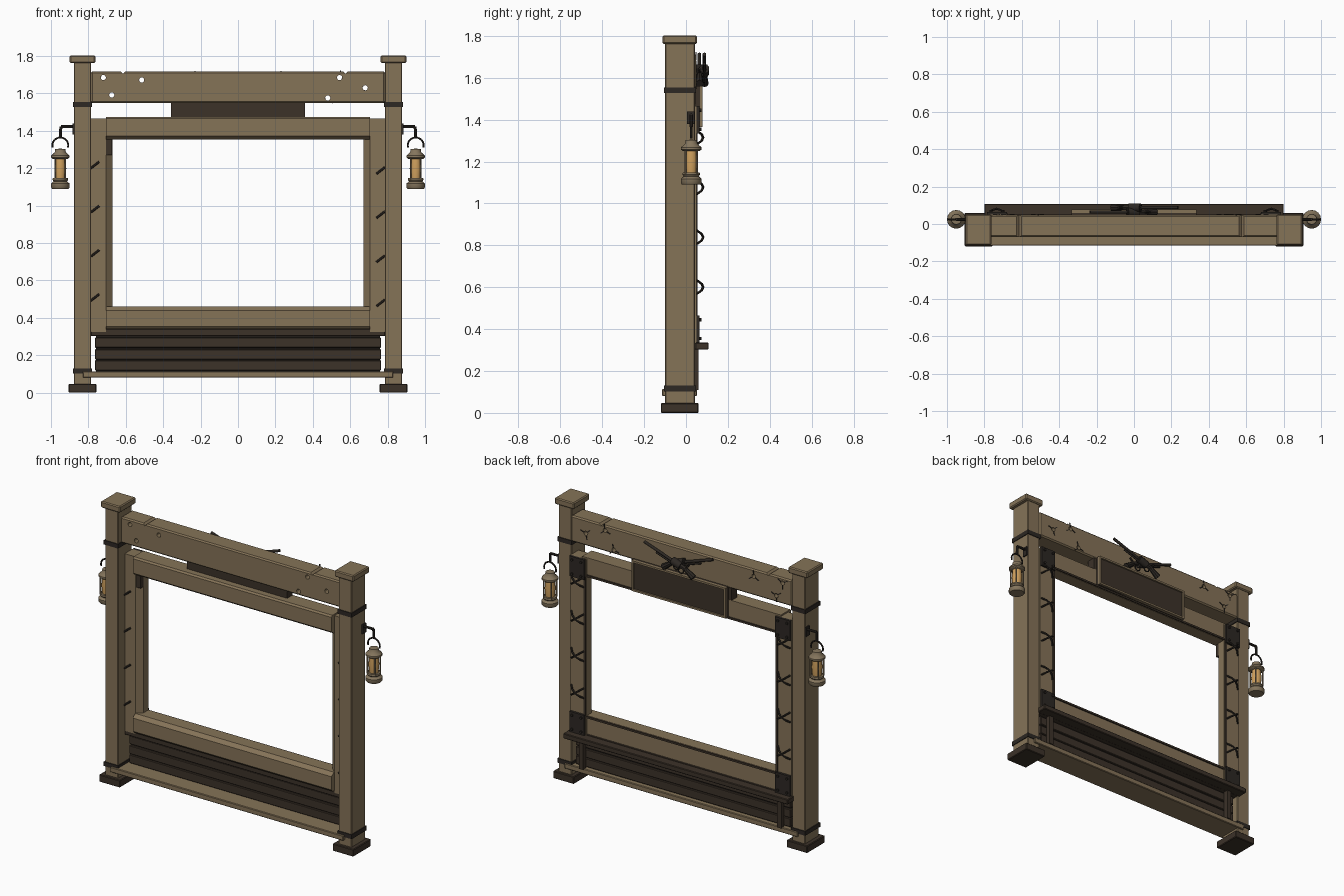
import bpy, bmesh, math
from mathutils import Vector, Matrix

if "Cube" in bpy.data.objects:
    bpy.data.objects.remove(bpy.data.objects["Cube"])


def material(name, rgb):
    m = bpy.data.materials.new(name)
    m.diffuse_color = (*rgb, 1)
    m.use_nodes = True
    m.node_tree.nodes["Principled BSDF"].inputs["Base Color"].default_value = m.diffuse_color
    return m


WOOD = material("weathered wood", (0.235, 0.172, 0.097))
DARK = material("dark wood", (0.045, 0.032, 0.022))
IRON = material("black iron", (0.026, 0.021, 0.017))
BRASS = material("dull brass", (0.235, 0.18, 0.11))
GLASS = material("amber glass", (0.62, 0.35, 0.11))


def finish(bm, name, mat, smooth=False):
    bmesh.ops.recalc_face_normals(bm, faces=bm.faces)
    me = bpy.data.meshes.new(name)
    bm.to_mesh(me)
    bm.free()
    me.materials.append(mat)
    ob = bpy.data.objects.new(name, me)
    bpy.context.collection.objects.link(ob)
    if smooth:
        bpy.ops.object.select_all(action='DESELECT')
        ob.select_set(True)
        bpy.context.view_layer.objects.active = ob
        bpy.ops.object.shade_smooth_by_angle(angle=math.radians(40))
    return ob


def add_box(bm, x, y, z, rot=None):
    c = Vector((sum(x) / 2, sum(y) / 2, sum(z) / 2))
    size = Matrix.Diagonal((x[1] - x[0], y[1] - y[0], z[1] - z[0], 1))
    r = Matrix.Rotation(rot, 4, 'Y') if rot else Matrix()
    bmesh.ops.create_cube(bm, size=1, matrix=Matrix.Translation(c) @ r @ size)


def box(name, mat, x, y, z, bevel=0.0):
    bm = bmesh.new()
    add_box(bm, x, y, z)
    if bevel:
        bmesh.ops.bevel(bm, geom=bm.edges[:], offset=bevel, segments=1, affect='EDGES')
    return finish(bm, name, mat)


def prism(name, mat, pts, a, b, axis):
    """Extrude an outline: xy points along z, or yz points along x."""
    bm = bmesh.new()
    put = (lambda p, h: (p[0], p[1], h)) if axis == 'z' else (lambda p, h: (h, p[0], p[1]))
    f = bm.faces.new([bm.verts.new(put(p, a)) for p in pts])
    ext = bmesh.ops.extrude_face_region(bm, geom=[f])
    d = Vector(put((0, 0), b - a))
    bmesh.ops.translate(bm, vec=d, verts=[v for v in ext['geom'] if isinstance(v, bmesh.types.BMVert)])
    return finish(bm, name, mat)


def add_rod(bm, p, q, r1, r2=None, seg=10):
    p, q = Vector(p), Vector(q)
    d = q - p
    m = Matrix.Translation((p + q) / 2) @ d.to_track_quat('Z', 'Y').to_matrix().to_4x4()
    bmesh.ops.create_cone(bm, cap_ends=True, segments=seg, radius1=r1,
                          radius2=r1 if r2 is None else r2, depth=d.length, matrix=m)


def rods(name, mat, paths, r, seg=8):
    bm = bmesh.new()
    for path in paths:
        for p, q in zip(path, path[1:]):
            add_rod(bm, p, q, r, seg=seg)
    return finish(bm, name, mat, True)


def lathe(name, mat, profile, x, y, seg=16):
    bm = bmesh.new()
    vs = [bm.verts.new((x + r, y, z)) for r, z in profile]
    es = [bm.edges.new(e) for e in zip(vs, vs[1:])]
    bmesh.ops.spin(bm, geom=vs + es, cent=(x, y, 0), axis=(0, 0, 1), angle=2 * math.pi, steps=seg)
    bmesh.ops.remove_doubles(bm, verts=bm.verts, dist=1e-5)
    return finish(bm, name, mat, True)


def span(s, a, b):
    return tuple(sorted((s * a, s * b)))


for s, side in ((-1, "left"), (1, "right")):
    # Posts with foot, cap and iron bands
    box(side + "_post", WOOD, span(s, 0.785, 0.877), (-0.10, 0.043), (0.04, 1.77), 0.004)
    box(side + "_foot", DARK, span(s, 0.757, 0.905), (-0.12, 0.06), (0, 0.047), 0.004)
    box(side + "_cap", WOOD, span(s, 0.763, 0.90), (-0.112, 0.052), (1.762, 1.803), 0.006)
    for tag, z in (("upper", 1.527), ("lower", 0.102)):
        box(f"{side}_{tag}_band", IRON, span(s, 0.78, 0.882), (-0.105, 0.048), (z, z + 0.028))

    # Frame stiles with chamfered inner edge
    prism(side + "_stile", WOOD, [(s * 0.787, -0.03), (s * 0.707, -0.03), (s * 0.672, 0.0),
                                  (s * 0.672, 0.05), (s * 0.787, 0.05)], 0.325, 1.465, 'z')
    box(side + "_opening_trim", DARK, span(s, 0.675, 0.69), (0.045, 0.056), (0.46, 1.355))

    # Corner plates with bolts
    for tag, z in (("top", 1.335), ("bottom", 0.335)):
        box(f"{side}_{tag}_corner_plate", IRON, span(s, 0.68, 0.785), (0.048, 0.065), (z, z + 0.13))
        rods(f"{side}_{tag}_plate_bolts", IRON,
             [[(s * x, 0.06, z + h), (s * x, 0.074, z + h)] for x in (0.70, 0.765) for h in (0.02, 0.11)], 0.008)

    # Lacing: crosses on the back, slanted strands on the front
    laces = []
    for i in range(4):
        z, c = 1.315 - 0.238 * i, s * 0.735
        for k in (-1, 1):
            laces.append([(c + t * 0.045, 0.052 + 0.03 * (1 - t * t), z + k * t * 0.032)
                          for t in (-1, -0.5, 0, 0.5, 1)])
        zf = (1.20 if s < 0 else 1.17) - 0.236 * i
        xa = -0.787 if s < 0 else 0.74
        laces.append([(xa, -0.033, zf), (xa + 0.045, -0.033, zf + 0.035)])
    rods(side + "_lacing", IRON, laces, 0.006, 6)

    # Shelf support on the back of the lower panel
    box(side + "_shelf_support", DARK, span(s, 0.69, 0.72), (0.03, 0.06), (0.11, 0.31))

    # Lantern arm and bail
    lx, ly = s * 0.95, 0.025
    rods(side + "_lantern_arm", IRON, [[(s * 0.87, ly, 1.422), (lx - s * 0.003, ly, 1.422), (lx, ly, 1.365)]], 0.008)
    box(side + "_arm_plate", IRON, span(s, 0.875, 0.885), (ly - 0.02, ly + 0.015), (1.38, 1.44))
    arc = [math.radians(a) for a in range(-15, 196, 21)]
    rods(side + "_lantern_bail", IRON, [[(lx + 0.043 * math.cos(a), ly, 1.322 + 0.043 * math.sin(a)) for a in arc]], 0.005)

    # Lantern body
    lathe(side + "_lantern_cap", BRASS, [(0, 1.305), (0.027, 1.303), (0.03, 1.285), (0.049, 1.268),
                                         (0.05, 1.258), (0.04, 1.25), (0, 1.25)], lx, ly)
    lathe(side + "_lantern_glass", GLASS, [(0, 1.25), (0.027, 1.25), (0.032, 1.20), (0.027, 1.145), (0, 1.145)], lx, ly)
    lathe(side + "_lantern_base", BRASS, [(0, 1.15), (0.04, 1.148), (0.042, 1.138), (0.036, 1.13), (0.05, 1.118),
                                          (0.05, 1.098), (0.044, 1.09), (0, 1.09)], lx, ly)
    guards = [math.radians(45 + 90 * i) for i in range(4)]
    rods(side + "_lantern_guards", BRASS, [[(lx + 0.038 * math.cos(a), ly + 0.038 * math.sin(a), z)
                                            for z in (1.14, 1.255)] for a in guards], 0.005, 6)

# Top beam, drilled with bullet holes and notched along its top
beam = box("top_beam", WOOD, (-0.787, 0.787), (-0.07, 0.047), (1.55, 1.717), 0.008)
holes = [(-0.72, 1.685), (-0.515, 1.672), (-0.675, 1.592), (0.543, 1.685), (0.68, 1.63), (0.48, 1.576)]
bm = bmesh.new()
for x, z in holes:
    add_rod(bm, (x, -0.2, z), (x, 0.2, z), 0.014, seg=12)
for x in (-0.615, 0.575):
    add_box(bm, (x - 0.009, x + 0.009), (-0.2, 0.2), (1.708, 1.726), math.pi / 4)
cutter = finish(bm, "beam_cutter", WOOD)
cutter.hide_render = True
mod = beam.modifiers.new("holes", 'BOOLEAN')
mod.operation, mod.object, mod.solver = 'DIFFERENCE', cutter, 'EXACT'
bpy.context.view_layer.objects.active = beam
bpy.ops.object.modifier_apply(modifier=mod.name)
bpy.data.objects.remove(cutter)

# Splinter cracks round the holes on the back
bm = bmesh.new()
for i, (x, z) in enumerate(holes):
    for k in range(3):
        a = 0.5 + i + k * 2.1
        cx, cz = x + 0.026 * math.cos(a), z + 0.026 * math.sin(a)
        add_box(bm, (cx - 0.013, cx + 0.013), (0.045, 0.05), (cz - 0.003, cz + 0.003), -a)
finish(bm, "hole_cracks", IRON)

# Frame rails, chamfered towards the opening
prism("top_rail", WOOD, [(-0.06, 1.465), (-0.05, 1.475), (0.046, 1.475), (0.046, 1.353),
                         (-0.035, 1.353), (-0.06, 1.372)], -0.707, 0.707, 'x')
prism("bottom_rail", WOOD, [(-0.06, 0.355), (-0.045, 0.34), (0.046, 0.34), (0.046, 0.46),
                            (-0.035, 0.46), (-0.06, 0.44)], -0.707, 0.707, 'x')
box("top_opening_trim", DARK, (-0.675, 0.675), (0.04, 0.054), (1.355, 1.367))
box("bottom_opening_trim", DARK, (-0.675, 0.675), (0.04, 0.054), (0.446, 0.458))
box("corner_patch", DARK, (-0.708, -0.673), (-0.028, 0.0), (1.27, 1.355))

# Lower panel planks, backing, shelf and bottom rail
for i, z in enumerate((0.118, 0.177, 0.240)):
    box(f"panel_plank_{i + 1}", DARK, (-0.765, 0.765), (-0.015, 0.03), (z, z + 0.056), 0.004)
box("panel_backing", IRON, (-0.76, 0.76), (0.0, 0.02), (0.11, 0.31))
box("panel_top_rail", DARK, (-0.787, 0.787), (-0.03, 0.05), (0.302, 0.342), 0.003)
box("back_shelf", DARK, (-0.80, 0.80), (0.044, 0.108), (0.302, 0.335), 0.004)
box("bottom_slab", WOOD, (-0.83, 0.83), (-0.115, 0.052), (0.08, 0.114), 0.004)

# Hanging sign on the back with raised border
box("sign_header", DARK, (-0.357, 0.357), (-0.01, 0.045), (1.472, 1.552))
box("sign_board", DARK, (-0.335, 0.335), (0.044, 0.068), (1.365, 1.56))
bm = bmesh.new()
for z in (1.365, 1.548):
    add_box(bm, (-0.335, 0.335), (0.06, 0.078), (z, z + 0.012))
for x in (-0.335, 0.323):
    add_box(bm, (x, x + 0.012), (0.06, 0.078), (1.365, 1.56))
finish(bm, "sign_border", WOOD)

# Crossed revolvers above the sign
for s, side in ((-1, "left"), (1, "right")):
    y = 0.064 if s < 0 else 0.088
    bm = bmesh.new()
    add_rod(bm, (0, y, 1.632), (s * 0.235, y, 1.712), 0.009)
    add_rod(bm, (s * 0.02, y, 1.622), (s * 0.15, y, 1.666), 0.006)
    add_rod(bm, (-s * 0.025, y, 1.623), (s * 0.035, y, 1.644), 0.024)
    add_rod(bm, (-s * 0.06, y, 1.613), (s * 0.04, y, 1.647), 0.014, seg=6)
    add_rod(bm, (-s * 0.055, y, 1.615), (-s * 0.115, y, 1.572), 0.013, 0.02, 8)
    add_rod(bm, (-s * 0.06, y, 1.622), (-s * 0.085, y, 1.645), 0.006, seg=6)
    ring = [(-s * 0.025 + 0.02 * math.cos(a), y, 1.597 + 0.02 * math.sin(a))
            for a in [i * math.pi / 4 for i in range(9)]]
    for p, q in zip(ring, ring[1:]):
        add_rod(bm, p, q, 0.004, seg=6)
    finish(bm, side + "_revolver", IRON, True)
